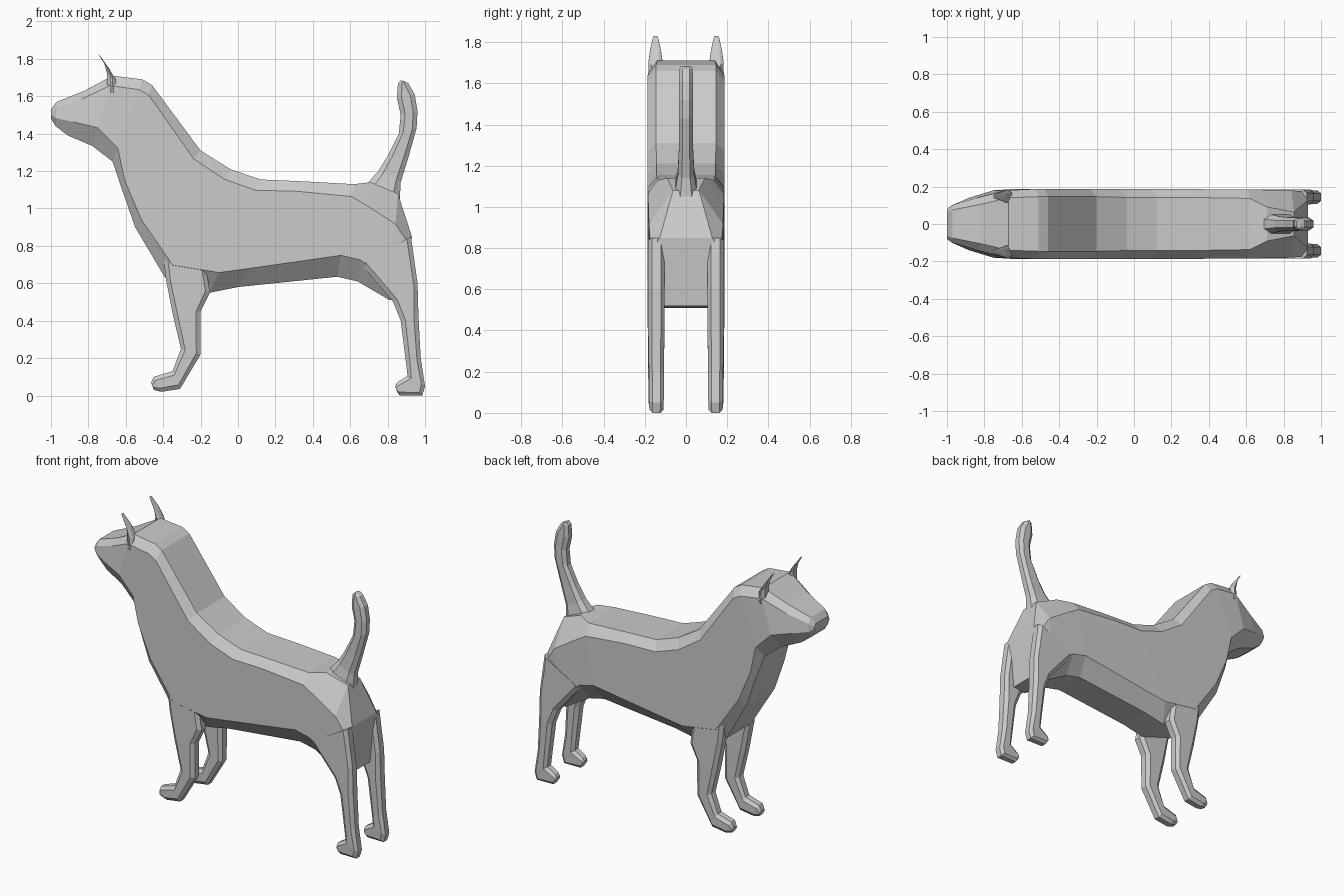
import bpy
import bmesh


def ring(xa, za, xb, zb, yc, w, ka, kb):
    """Chamfered octagon between edge point a and edge point b, half-width w."""
    length = max(((xa - xb) ** 2 + (za - zb) ** 2) ** 0.5, 1e-4)
    ca = min(0.42, 1.4 * w * (1 - ka) / length)
    cb = min(0.42, 1.4 * w * (1 - kb) / length)
    outline = [(0, ka), (ca, 1), (1 - cb, 1), (1, kb),
               (1, -kb), (1 - cb, -1), (ca, -1), (0, -ka)]
    return [(xa + (xb - xa) * t, yc + w * s, za + (zb - za) * t) for t, s in outline]


def loft(name, rings):
    bm = bmesh.new()
    loops = [[bm.verts.new(p) for p in r] for r in rings]
    for a, b in zip(loops, loops[1:]):
        for i in range(8):
            j = (i + 1) % 8
            bm.faces.new((a[i], a[j], b[j], b[i]))
    bm.faces.new(loops[0])
    bm.faces.new(loops[-1])
    bmesh.ops.recalc_face_normals(bm, faces=bm.faces)
    mesh = bpy.data.meshes.new(name)
    bm.to_mesh(mesh)
    bm.free()
    obj = bpy.data.objects.new(name, mesh)
    bpy.context.collection.objects.link(obj)
    return obj


# Head, neck and torso: top x, z, bottom x, z, half-width, top and bottom flatness
body = [
    (-1.00, 1.53, -1.00, 1.48, 0.08, 0.8, 0.8),
    (-0.97, 1.57, -0.975, 1.44, 0.10, 0.75, 0.7),
    (-0.82, 1.63, -0.91, 1.39, 0.14, 0.75, 0.6),
    (-0.67, 1.71, -0.78, 1.335, 0.18, 0.78, 0.6),
    (-0.51, 1.69, -0.67, 1.25, 0.187, 0.78, 0.7),
    (-0.46, 1.66, -0.62, 1.10, 0.187, 0.78, 0.8),
    (-0.20, 1.31, -0.55, 0.90, 0.187, 0.78, 0.8),
    (-0.04, 1.21, -0.39, 0.63, 0.187, 0.76, 0.7),
    (0.12, 1.155, -0.15, 0.55, 0.187, 0.76, 0.55),
    (0.35, 1.145, 0.00, 0.58, 0.186, 0.76, 0.55),
    (0.62, 1.13, 0.53, 0.635, 0.185, 0.74, 0.55),
    (0.71, 1.14, 0.64, 0.61, 0.183, 0.50, 0.55),
    (0.855, 1.08, 0.81, 0.51, 0.180, 0.35, 0.60),
    (0.93, 0.85, 0.90, 0.52, 0.170, 0.75, 0.60),
]
loft("body", [ring(a, b, c, d, 0, w, k, m) for a, b, c, d, w, k, m in body])

# Leg profiles: front x, z, back x, z, half-width
front_leg = [
    (-0.40, 0.74, -0.17, 0.68, 0.040),
    (-0.385, 0.62, -0.15, 0.55, 0.040),
    (-0.35, 0.44, -0.20, 0.45, 0.040),
    (-0.305, 0.25, -0.20, 0.22, 0.038),
    (-0.35, 0.13, -0.31, 0.035, 0.036),
    (-0.45, 0.10, -0.41, 0.02, 0.034),
    (-0.465, 0.07, -0.45, 0.03, 0.026),
]
back_leg = [
    (0.66, 0.70, 0.925, 0.85, 0.040),
    (0.83, 0.50, 0.96, 0.60, 0.040),
    (0.87, 0.40, 0.965, 0.42, 0.040),
    (0.90, 0.16, 0.977, 0.20, 0.036),
    (0.907, 0.105, 1.00, 0.05, 0.036),
    (0.89, 0.095, 0.985, 0.00, 0.034),
    (0.85, 0.07, 0.865, 0.00, 0.030),
    (0.84, 0.05, 0.85, 0.02, 0.026),
]
ear = [
    (-0.70, 1.62, -0.645, 1.62, 0.036),
    (-0.70, 1.72, -0.655, 1.69, 0.034),
    (-0.715, 1.775, -0.69, 1.75, 0.026),
    (-0.75, 1.83, -0.742, 1.822, 0.012),
]
for side, s in (("right", -1), ("left", 1)):
    for part, prof, y in (("front_leg", front_leg, 0.146),
                          ("back_leg", back_leg, 0.144),
                          ("ear", ear, 0.148)):
        loft(f"{part}_{side}",
             [ring(a, b, c, d, s * y, w, 0.55, 0.55) for a, b, c, d, w in prof])

# Tail
tail = [
    (0.68, 1.12, 0.865, 1.05, 0.055),
    (0.75, 1.20, 0.87, 1.14, 0.040),
    (0.80, 1.28, 0.91, 1.27, 0.035),
    (0.86, 1.40, 0.955, 1.43, 0.035),
    (0.87, 1.50, 0.96, 1.52, 0.035),
    (0.85, 1.59, 0.945, 1.61, 0.035),
    (0.855, 1.67, 0.91, 1.67, 0.032),
    (0.87, 1.685, 0.89, 1.68, 0.025),
]
loft("tail", [ring(a, b, c, d, 0, w, 0.5, 0.5) for a, b, c, d, w in tail])
